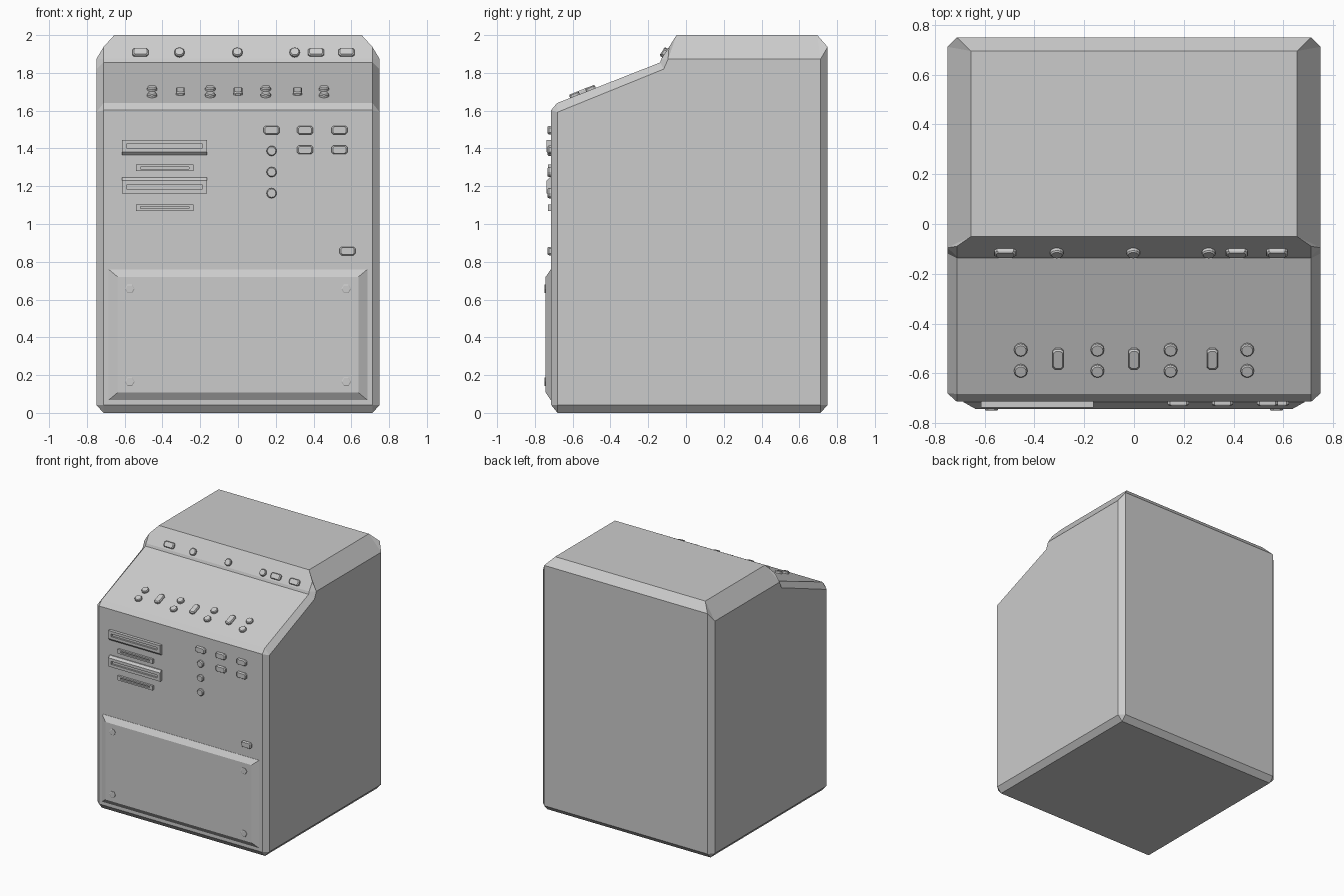
import bpy, bmesh
from math import radians, cos, sin, pi
from mathutils import Matrix

if "Cube" in bpy.data.objects:
    bpy.data.objects.remove(bpy.data.objects["Cube"])


def loft(name, rings, matrix=Matrix()):
    """Skin equal-length rings of points, capping both ends."""
    bm = bmesh.new()
    loops = [[bm.verts.new(matrix @ Matrix.Translation(p).to_translation()) for p in r] for r in rings]
    n = len(rings[0])
    for a, b in zip(loops, loops[1:]):
        for i in range(n):
            j = (i + 1) % n
            bm.faces.new((a[i], a[j], b[j], b[i]))
    bm.faces.new(loops[0][::-1])
    bm.faces.new(loops[-1])
    bmesh.ops.remove_doubles(bm, verts=bm.verts, dist=0.0005)
    bmesh.ops.recalc_face_normals(bm, faces=bm.faces)
    me = bpy.data.meshes.new(name)
    bm.to_mesh(me)
    bm.free()
    ob = bpy.data.objects.new(name, me)
    bpy.context.collection.objects.link(ob)
    return ob


# Cabinet: (x, y, z) of the outer edge paired with (y, z) of the side panel edge
X = 0.75
profile = [
    ((.712, -.68, 0), (-.68, .042)),
    ((.712, -.714, .042), (-.68, .042)),
    ((.712, -.714, 1.603), (-.68, 1.592)),
    ((.712, -.683, 1.64), (-.68, 1.592)),
    ((.712, -.137, 1.855), (-.118, 1.82)),
    ((.712, -.13, 1.875), (-.095, 1.873)),
    ((.712, -.09, 1.937), (-.095, 1.873)),
    ((.655, -.05, 2.0), (-.095, 1.873)),
    ((.655, .695, 2.0), (.712, 1.873)),
    ((.712, .75, 1.937), (.712, 1.873)),
    ((.712, .75, .042), (.712, .042)),
    ((.712, .712, 0), (.712, .042)),
]
side = lambda s: [(s * X, *q) for _, q in profile]
edge = lambda s: [(s * p[0], p[1], p[2]) for p, _ in profile]
loft("cabinet", [side(-1), edge(-1), edge(1), side(1)])


def rect(x0, x1, z0, z1, y):
    return [(x0, y, z0), (x1, y, z0), (x1, y, z1), (x0, y, z1)]


# Raised lower access panel
loft("access_panel", [rect(-.685, .685, .068, .76, -.70),
                      rect(-.685, .685, .068, .76, -.716),
                      rect(-.637, .637, .108, .72, -.743)])


# Slotted drive bays: cb and ct chamfer the bottom and top of the front
def bay(name, x0, x1, z0, z1, y, cb=0, ct=0):
    a, b = z0 + cb, z1 - ct
    m, h = (a + b) / 2, (b - a) * .17
    slot = (x0 + .025, x1 - .025, m - h, m + h)
    loft(name, [rect(x0, x1, z0, z1, -.70), rect(x0, x1, z0, z1, -.722),
                rect(x0, x1, a, b, y), rect(*slot, y), rect(*slot, y + .014)])


bay("drive_bay_upper", -.615, -.163, 1.365, 1.445, -.738, cb=.017)
bay("drive_bay_lower", -.615, -.163, 1.162, 1.245, -.738, ct=.015)
bay("slot_upper", -.54, -.235, 1.28, 1.314, -.73)
bay("slot_lower", -.54, -.235, 1.07, 1.104, -.73)


def knob(name, outline, loc, tilt, h=.018):
    """Bevel-topped button standing on a face tilted back by an angle about x."""
    levels = [(1, -.012), (1, h * .65), (.82, h)]
    rings = [[(x * s, y * s, z) for x, y in outline] for s, z in levels]
    loft(name, rings, Matrix.Translation(loc) @ Matrix.Rotation(radians(tilt), 4, 'X'))


def disc(r, n):
    return [(r * cos(2 * pi * i / n), r * sin(2 * pi * i / n)) for i in range(n)]


def key(w, h, c=.01):
    w, h = w / 2, h / 2
    return [(w, c - h), (w, h - c), (w - c, h), (c - w, h),
            (-w, h - c), (-w, c - h), (c - w, -h), (w - c, -h)]


# Front face buttons
for x, z in [(.178, 1.497), (.355, 1.497), (.537, 1.497), (.355, 1.393), (.537, 1.393), (.58, .857)]:
    knob("front_key", key(.085, .045), (x, -.714, z), 90)
for z in (1.387, 1.275, 1.163):
    knob("front_round_button", disc(.027, 12), (.178, -.714, z), 90)

# Panel screws
for x in (-.573, .573):
    for z in (.165, .657):
        knob("panel_screw", disc(.026, 6), (x, -.743, z), 90, h=.007)

# Sloped console controls
slope_z = lambda y: 1.64 + (y + .683) * .3938
for x in (-.455, -.147, .147, .455):
    for y in (-.503, -.588):
        knob("console_round_button", disc(.027, 12), (x, y, slope_z(y)), 21.5)
for x in (-.305, 0, .315):
    knob("console_key", key(.045, .088), (x, -.54, slope_z(-.54)), 21.5)

# Buttons along the upper brow
for x in (-.517, .413, .575):
    knob("brow_key", key(.085, .045), (x, -.111, 1.905), 57.5)
for x in (-.31, -.003, .3):
    knob("brow_round_button", disc(.027, 12), (x, -.111, 1.905), 57.5)
